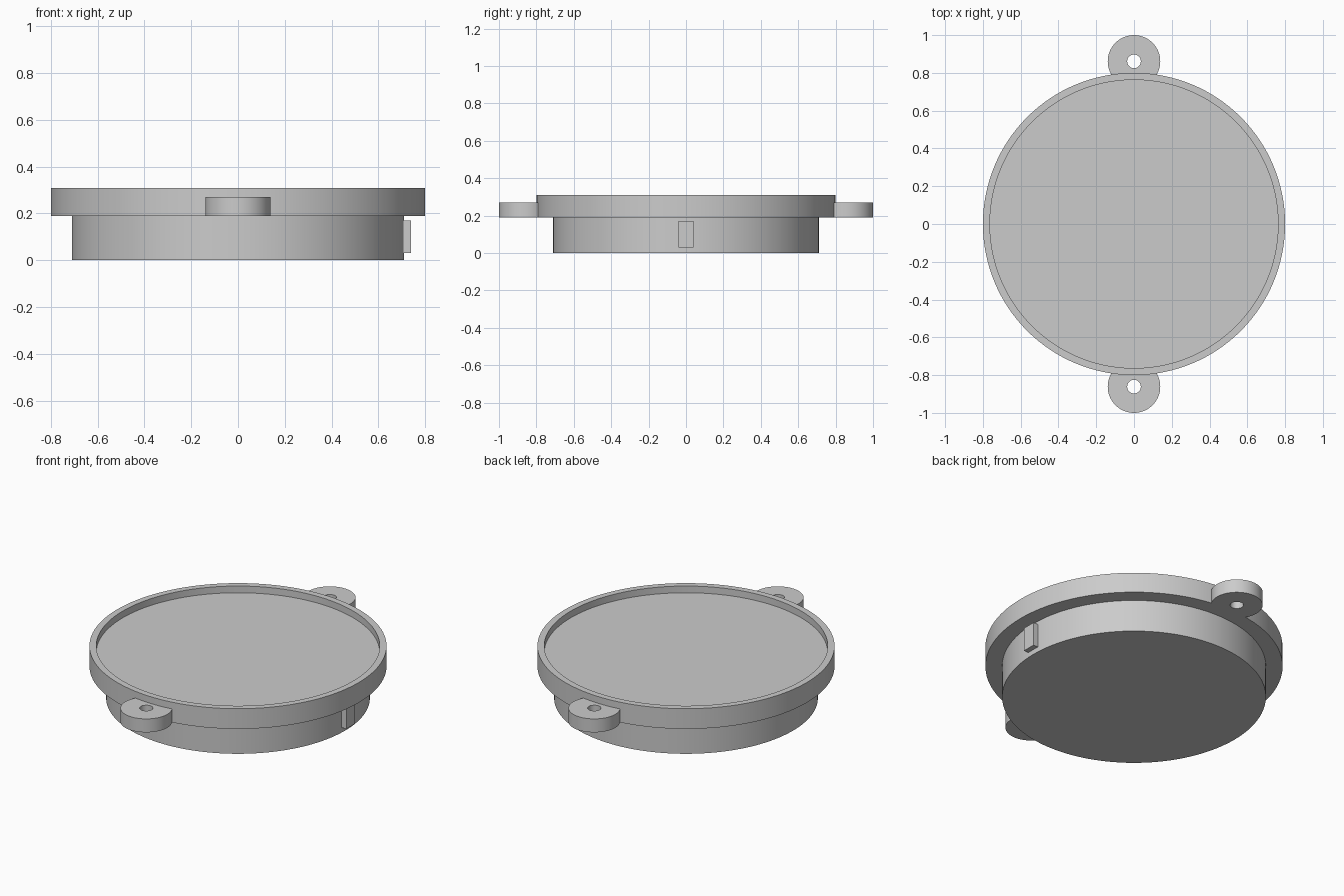
import bpy, bmesh
from math import sin, cos, pi, sqrt, radians
from mathutils import Vector, Matrix

cube = bpy.data.objects.get("Cube")
if cube:
    bpy.data.objects.remove(cube, do_unlink=True)

RIM_R, DRUM_R, LIP_R = 0.80, 0.71, 0.763
RIM_Z, TOP_Z, FLOOR_Z = 0.19, 0.31, 0.27

grey = bpy.data.materials.new("plain grey")
grey.use_nodes = True
colour = (0.6, 0.6, 0.6, 1)
grey.diffuse_color = colour
grey.node_tree.nodes["Principled BSDF"].inputs["Base Color"].default_value = colour


def finish(bm, name):
    """Turn a bmesh into a named, shaded object."""
    bmesh.ops.remove_doubles(bm, verts=bm.verts, dist=1e-5)
    bmesh.ops.recalc_face_normals(bm, faces=bm.faces)
    mesh = bpy.data.meshes.new(name)
    bm.to_mesh(mesh)
    bm.free()
    mesh.materials.append(grey)
    obj = bpy.data.objects.new(name, mesh)
    bpy.context.collection.objects.link(obj)
    bpy.ops.object.select_all(action='DESELECT')
    obj.select_set(True)
    bpy.context.view_layer.objects.active = obj
    bpy.ops.object.shade_smooth_by_angle(angle=radians(30))
    return obj


# Round housing: drum, overhanging rim and shallow recessed top
bm = bmesh.new()
profile = [(0, 0), (DRUM_R, 0), (DRUM_R, RIM_Z), (RIM_R, RIM_Z), (RIM_R, TOP_Z),
           (LIP_R, TOP_Z), (LIP_R, FLOOR_Z), (0, FLOOR_Z)]
verts = [bm.verts.new((r, 0, z)) for r, z in profile]
edges = [bm.edges.new(pair) for pair in zip(verts, verts[1:])]
bmesh.ops.spin(bm, geom=verts + edges, cent=(0, 0, 0), axis=(0, 0, 1),
               angle=2 * pi, steps=128, use_merge=True)
finish(bm, "housing")


def mounting_lug(name, side):
    """Round drilled ear, trimmed where it meets the rim."""
    centre, radius, hole, steps = 0.861, 0.139, 0.036, 96
    bm = bmesh.new()
    rings = []
    for i in range(steps):
        a = 2 * pi * i / steps
        d = Vector((cos(a), sin(a), 0))
        reach = radius
        # distance along this ray to the rim wall, if it hits
        b = centre * d.y
        disc = b * b - centre ** 2 + (RIM_R - 0.004) ** 2
        if b < 0 and disc > 0:
            reach = min(reach, -b - sqrt(disc))
        ring = []
        for r, z in ((hole, RIM_Z), (reach, RIM_Z), (reach, FLOOR_Z), (hole, FLOOR_Z)):
            ring.append(bm.verts.new((r * d.x, side * (centre + r * d.y), z)))
        rings.append(ring)
    for i, ring in enumerate(rings):
        nxt = rings[(i + 1) % steps]
        for k in range(4):
            m = (k + 1) % 4
            bm.faces.new((ring[k], nxt[k], nxt[m], ring[m]))
    finish(bm, name)


mounting_lug("front_lug", -1)
mounting_lug("back_lug", 1)

# Small locating key on the left wall of the drum
bm = bmesh.new()
bmesh.ops.create_cube(bm, size=1, matrix=Matrix.Translation((0.72, 0, 0.10))
                      @ Matrix.Diagonal((0.04, 0.08, 0.14, 1)))
finish(bm, "locating_key")
